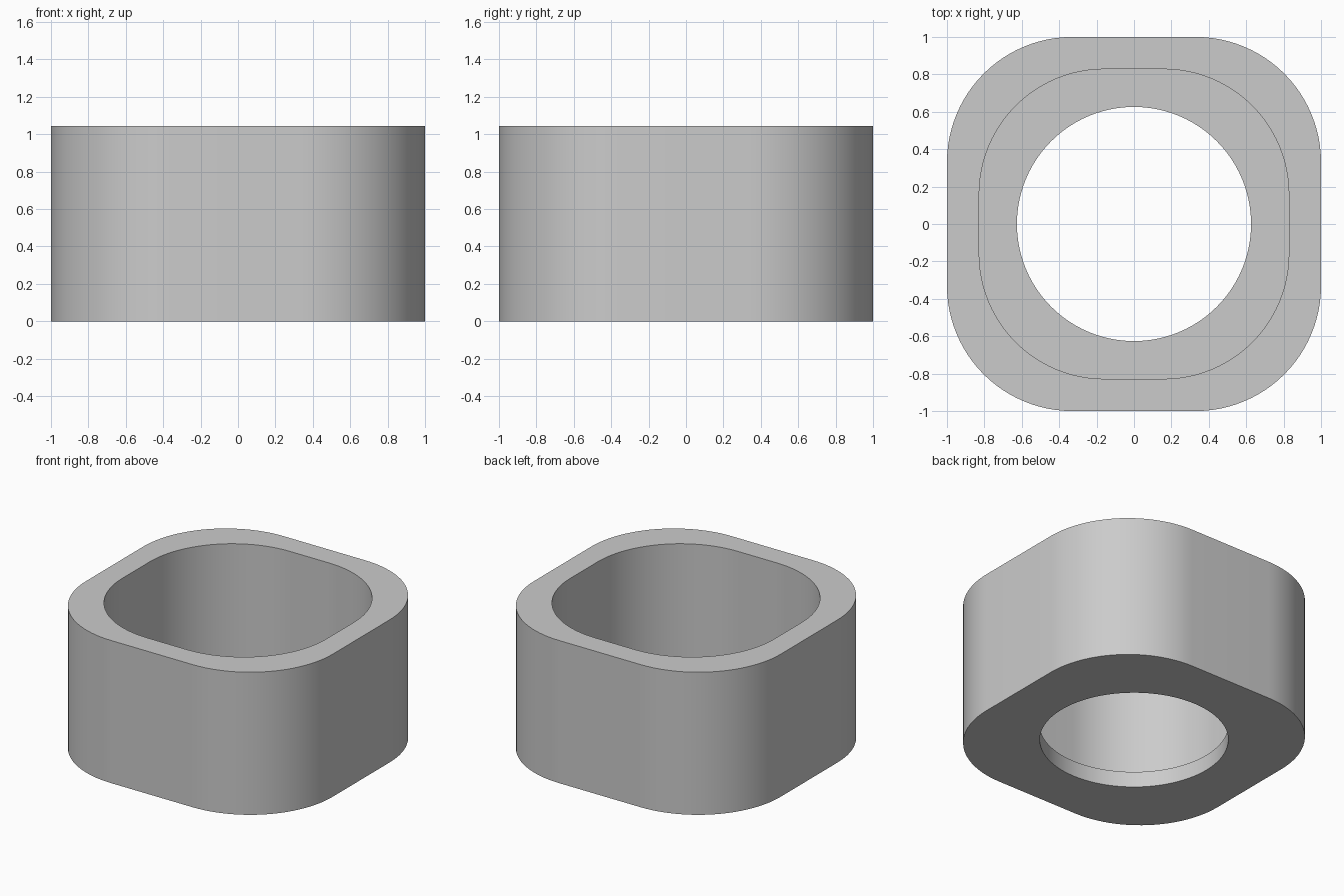
import bpy, bmesh
from math import sin, cos, pi

old = bpy.data.objects.get("Cube")
if old:
    bpy.data.objects.remove(old, do_unlink=True)

HEIGHT, FLOOR = 1.045, 0.115
STEPS = 24  # segments per corner


def ring(bm, half, radius, z):
    """Rounded square loop; a radius equal to half gives a circle."""
    verts = []
    for corner in range(4):
        mid = pi / 4 + corner * pi / 2
        cx = (half - radius) * (1 if cos(mid) > 0 else -1)
        cy = (half - radius) * (1 if sin(mid) > 0 else -1)
        for i in range(STEPS + 1):
            a = (corner + i / STEPS) * pi / 2
            verts.append(bm.verts.new((cx + radius * cos(a), cy + radius * sin(a), z)))
    return verts


# Closed cross-section: outer wall, rim, cavity, floor, round hole
bm = bmesh.new()
outer, cavity, hole = (1.0, 0.67), (0.828, 0.67), (0.626, 0.626)
loops = [ring(bm, *shape, z) for shape, z in (
    (outer, 0), (outer, HEIGHT), (cavity, HEIGHT),
    (cavity, FLOOR), (hole, FLOOR), (hole, 0))]
for k, lower in enumerate(loops):
    upper = loops[(k + 1) % len(loops)]
    for i in range(len(lower)):
        j = (i + 1) % len(lower)
        bm.faces.new((lower[i], lower[j], upper[j], upper[i]))
bmesh.ops.remove_doubles(bm, verts=bm.verts[:], dist=1e-5)
bmesh.ops.recalc_face_normals(bm, faces=bm.faces[:])
mesh = bpy.data.meshes.new("rounded_square_sleeve")
bm.to_mesh(mesh)
bm.free()

sleeve = bpy.data.objects.new("rounded_square_sleeve", mesh)
bpy.context.collection.objects.link(sleeve)

# Plain grey material
grey = bpy.data.materials.new("light grey")
grey.use_nodes = True
grey.diffuse_color = (0.6, 0.6, 0.6, 1)
grey.node_tree.nodes["Principled BSDF"].inputs["Base Color"].default_value = (0.6, 0.6, 0.6, 1)
mesh.materials.append(grey)

# Smooth walls with crisp rims
bpy.ops.object.select_all(action="DESELECT")
sleeve.select_set(True)
bpy.context.view_layer.objects.active = sleeve
bpy.ops.object.shade_smooth_by_angle(angle=pi / 6)
